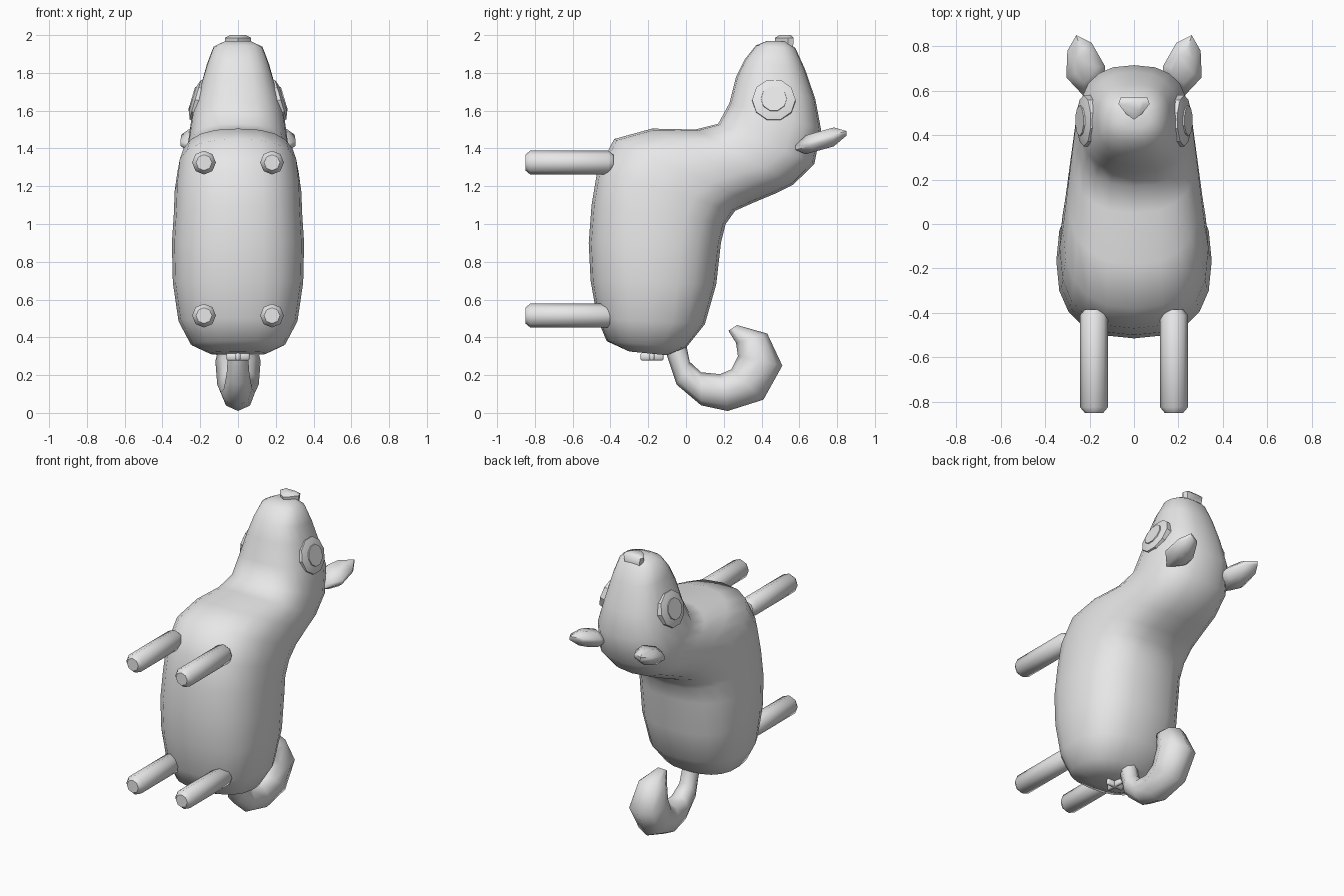
import bpy, bmesh, math
from mathutils import Matrix, Vector

if "Cube" in bpy.data.objects:
    bpy.data.objects.remove(bpy.data.objects["Cube"])

grey = bpy.data.materials.new("soft_grey")
grey.diffuse_color = (0.8, 0.8, 0.8, 1)
grey.use_nodes = True
grey.node_tree.nodes["Principled BSDF"].inputs["Base Color"].default_value = grey.diffuse_color


def finish(name, bm, angle=40):
    bmesh.ops.recalc_face_normals(bm, faces=bm.faces)
    me = bpy.data.meshes.new(name)
    bm.to_mesh(me)
    bm.free()
    me.materials.append(grey)
    ob = bpy.data.objects.new(name, me)
    bpy.context.collection.objects.link(ob)
    bpy.ops.object.select_all(action='DESELECT')
    ob.select_set(True)
    bpy.context.view_layer.objects.active = ob
    bpy.ops.object.shade_smooth_by_angle(angle=math.radians(angle))
    return ob


def skin(bm, rings):
    """Bridge equal-length rings of points and cap both ends."""
    rows = [[bm.verts.new(p) for p in ring] for ring in rings]
    n = len(rows[0])
    for a, b in zip(rows, rows[1:]):
        for i in range(n):
            j = (i + 1) % n
            bm.faces.new((a[i], a[j], b[j], b[i]))
    bm.faces.new(rows[0])
    bm.faces.new(rows[-1])


def loft(name, sections, sides, power=2.0, x0=0.0, angle=40):
    """Sections are (y1, z1, y2, z2, half_width): a chord in the side plane."""
    rings = []
    for y1, z1, y2, z2, w in sections:
        mid = Vector((x0, (y1 + y2) / 2, (z1 + z2) / 2))
        half = Vector((0, (y2 - y1) / 2, (z2 - z1) / 2))
        ring = []
        for i in range(sides):
            t = 2 * math.pi * i / sides
            c = math.copysign(abs(math.cos(t)) ** (2 / power), math.cos(t))
            s = math.copysign(abs(math.sin(t)) ** (2 / power), math.sin(t))
            ring.append(mid + half * c + Vector((w * s, 0, 0)))
        rings.append(ring)
    bm = bmesh.new()
    skin(bm, rings)
    return finish(name, bm, angle)


# Body, neck and head in one skin, from rump to snout
loft("body_and_head", [
    (-0.30, 0.325, -0.10, 0.305, 0.15),
    (-0.42, 0.38, 0.00, 0.345, 0.25),
    (-0.47, 0.50, 0.10, 0.47, 0.315),
    (-0.505, 0.70, 0.16, 0.68, 0.345),
    (-0.515, 0.90, 0.185, 0.90, 0.35),
    (-0.50, 1.10, 0.21, 1.00, 0.34),
    (-0.47, 1.28, 0.26, 1.07, 0.335),
    (-0.38, 1.45, 0.35, 1.11, 0.32),
    (-0.18, 1.505, 0.47, 1.16, 0.30),
    (0.05, 1.50, 0.57, 1.21, 0.28),
    (0.17, 1.53, 0.68, 1.32, 0.265),
    (0.23, 1.64, 0.715, 1.50, 0.245),
    (0.265, 1.78, 0.685, 1.66, 0.20),
    (0.31, 1.87, 0.63, 1.82, 0.165),
    (0.37, 1.945, 0.58, 1.93, 0.13),
    (0.43, 1.97, 0.54, 1.965, 0.07),
], 20, 2.5, angle=60)

# Curled tail
loft("tail", [
    (-0.11, 0.33, 0.00, 0.37, 0.05),
    (-0.05, 0.15, 0.02, 0.27, 0.06),
    (0.08, 0.04, 0.08, 0.215, 0.075),
    (0.22, 0.01, 0.18, 0.205, 0.09),
    (0.41, 0.07, 0.24, 0.23, 0.11),
    (0.51, 0.25, 0.275, 0.30, 0.12),
    (0.43, 0.42, 0.265, 0.37, 0.09),
    (0.27, 0.465, 0.225, 0.435, 0.03),
], 8, angle=60)

# Ear outline in plan for the right side
EAR = [(0.26, 0.85), (0.30, 0.78), (0.305, 0.66), (0.23, 0.58),
       (0.13, 0.66), (0.13, 0.71), (0.19, 0.815)]

for side, label in ((1, "right"), (-1, "left")):
    # Legs
    for z, place in ((1.325, "front"), (0.515, "back")):
        loft(f"{place}_leg_{label}", [
            (y, z - r, y, z + r, r) for y, r in
            ((-0.85, 0.042), (-0.825, 0.063), (-0.41, 0.063), (-0.385, 0.042))
        ], 8, x0=0.18 * side, angle=50)

    # Ears: puffed plates rising towards the tip
    cx, cy = 0.215, 0.70
    rings = []
    for scale, lift in ((0.55, -0.05), (1.0, -0.012), (1.0, 0.012), (0.55, 0.05)):
        ring = []
        for x, y in EAR:
            px, py = cx + (x - cx) * scale, cy + (y - cy) * scale
            ring.append((side * px, py, 1.41 + (py - 0.6) * 0.28 + lift))
        rings.append(ring)
    bm = bmesh.new()
    skin(bm, rings)
    finish(f"ear_{label}", bm, 50)

    # Eyes: a rim with a sloped ring, and a raised pupil disc
    tilt = Vector((side * 0.95, 0, 0.28)).to_track_quat('Z', 'Y').to_matrix().to_4x4()
    place = Matrix.Translation((side * 0.215, 0.465, 1.655)) @ tilt
    for part, profile in (
            ("eye", ((0.115, -0.05), (0.115, 0.012), (0.07, 0.026))),
            ("pupil", ((0.07, 0.02), (0.068, 0.032)))):
        bm = bmesh.new()
        skin(bm, [[place @ Vector((r * math.cos(i * math.pi / 5),
                                   r * math.sin(i * math.pi / 5), h))
                   for i in range(10)] for r, h in profile])
        finish(f"{part}_{label}", bm, 30)

# Nose: rounded triangle on top of the snout
NOSE = [(0, 0.47), (0.035, 0.495), (0.07, 0.54), (0.06, 0.57),
        (-0.06, 0.57), (-0.07, 0.54), (-0.035, 0.495)]
bm = bmesh.new()
skin(bm, [[(x * s, 0.535 + (y - 0.535) * s, z) for x, y in NOSE]
          for s, z in ((0.9, 1.93), (1.0, 1.985), (0.6, 2.0))])
finish("nose", bm, 50)

# Small crossed mark under the rump
for name, size in (("cross_bar_wide", (0.12, 0.024, 0.04)),
                   ("cross_bar_long", (0.024, 0.12, 0.04))):
    bm = bmesh.new()
    bmesh.ops.create_cube(bm, size=1, matrix=Matrix.Translation((0, -0.18, 0.298))
                          @ Matrix.Diagonal((*size, 1)))
    bmesh.ops.bevel(bm, geom=bm.edges[:], offset=0.006, segments=1, affect='EDGES')
    finish(name, bm, 50)
